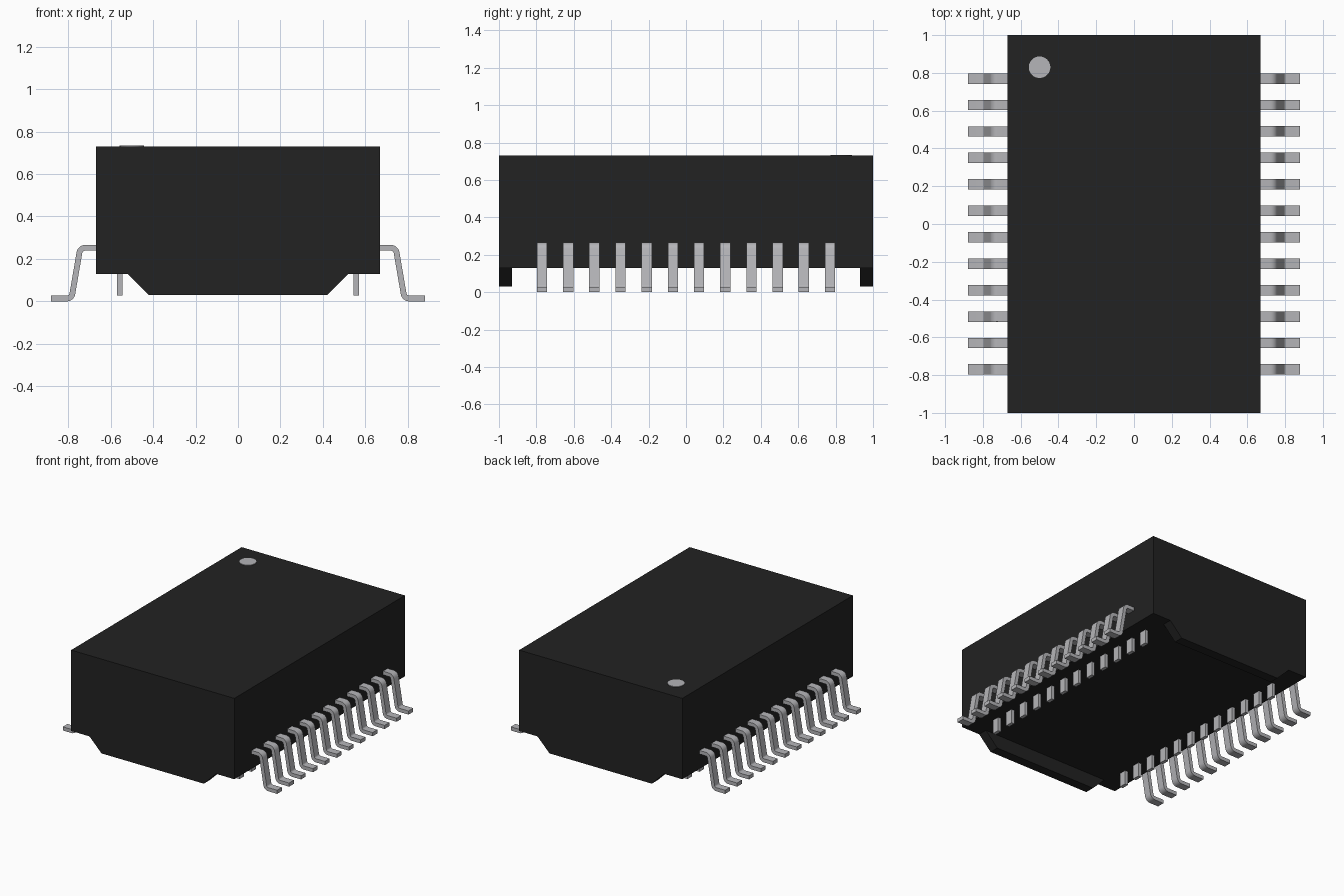
import bpy, math
from mathutils import Vector

if "Cube" in bpy.data.objects:
    bpy.data.objects.remove(bpy.data.objects["Cube"])


def material(name, rgb):
    m = bpy.data.materials.new(name)
    m.diffuse_color = (*rgb, 1)
    m.use_nodes = True
    m.node_tree.nodes["Principled BSDF"].inputs["Base Color"].default_value = m.diffuse_color
    return m


BLACK = material("black_plastic", (0.016, 0.016, 0.016))
METAL = material("grey_metal", (0.46, 0.46, 0.48))


def prism_mesh(name, outline, y0, y1, mat):
    """Extrude an (x, z) outline from y0 to y1."""
    n = len(outline)
    verts = [(x, y, z) for y in (y0, y1) for x, z in outline]
    faces = [tuple(range(n)), tuple(range(2 * n - 1, n - 1, -1))]
    faces += [(i, i + n, (i + 1) % n + n, (i + 1) % n) for i in range(n)]
    me = bpy.data.meshes.new(name)
    me.from_pydata(verts, [], faces)
    me.materials.append(mat)
    return me


def place(name, me, loc=(0, 0, 0), turn=0):
    ob = bpy.data.objects.new(name, me)
    ob.location = loc
    ob.rotation_euler.z = turn
    bpy.context.collection.objects.link(ob)
    return ob


def fillet(a, b, c, r, steps=6):
    """Arc points and normals rounding the corner b of the path a-b-c."""
    u, v = (b - a).normalized(), (c - b).normalized()
    turn = u.angle_signed(v)
    turn = math.copysign(abs(turn), u.x * v.y - u.y * v.x)
    d = r * math.tan(abs(turn) / 2)
    side = math.copysign(1, turn)
    centre = b - u * d + Vector((-u.y, u.x)) * r * side
    a0 = math.atan2(u.y, u.x)
    out = []
    for i in range(steps + 1):
        t = a0 + turn * i / steps
        nrm = Vector((-math.sin(t), math.cos(t)))
        out.append((centre - nrm * r * side, nrm))
    return out


# Body block
place("body", prism_mesh("body", [(-0.67, 0.13), (0.67, 0.13), (0.67, 0.73), (-0.67, 0.73)],
                         -1, 1, BLACK))

# Tapered standoff ridge under each end
ridge = [(-0.42, 0.03), (0.42, 0.03), (0.52, 0.13), (-0.52, 0.13)]
for label, y0, y1 in (("front", -1, -0.93), ("back", 0.93, 1)):
    place(label + "_standoff", prism_mesh(label + "_standoff", ridge, y0, y1, BLACK))

# Gull-wing lead: rounded centreline, thickened both ways
T, W = 0.027, 0.055
p = [Vector(q) for q in ((0.67, 0.2525), (0.743, 0.2525), (0.784, T / 2), (0.88, T / 2))]
up = Vector((0, 1))
path = [(p[0], up)] + fillet(p[0], p[1], p[2], 0.027) + fillet(p[1], p[2], p[3], 0.027) + [(p[3], up)]
lower = [tuple(q - n * T / 2) for q, n in path]
upper = [tuple(q + n * T / 2) for q, n in path]
lead = prism_mesh("lead", lower + upper[::-1], -W / 2, W / 2, METAL)

# Straight inner pin below the body
pin = prism_mesh("inner_pin", [(0.545, 0.027), (0.57, 0.027), (0.57, 0.13), (0.545, 0.13)],
                 -W / 2, W / 2, METAL)

# Twelve leads and inner pins along each long side
for side, turn in (("right", 0), ("left", math.pi)):
    for i in range(12):
        y = -0.77 + 0.14 * i
        place(f"{side}_lead_{i + 1}", lead, (0, y, 0), turn)
        place(f"{side}_inner_pin_{i + 1}", pin, (0, y, 0), turn)

# Smooth the lead bends, keep edges sharp
for ob in bpy.data.objects:
    ob.select_set(ob.data == lead)
bpy.context.view_layer.objects.active = bpy.data.objects["right_lead_1"]
bpy.ops.object.shade_smooth_by_angle(angle=math.radians(30))

# Marker dot on the top
bpy.ops.mesh.primitive_cylinder_add(vertices=48, radius=0.057, depth=0.006, location=(-0.5, 0.83, 0.731))
dot = bpy.context.object
dot.name = "marker_dot"
dot.data.materials.append(METAL)
